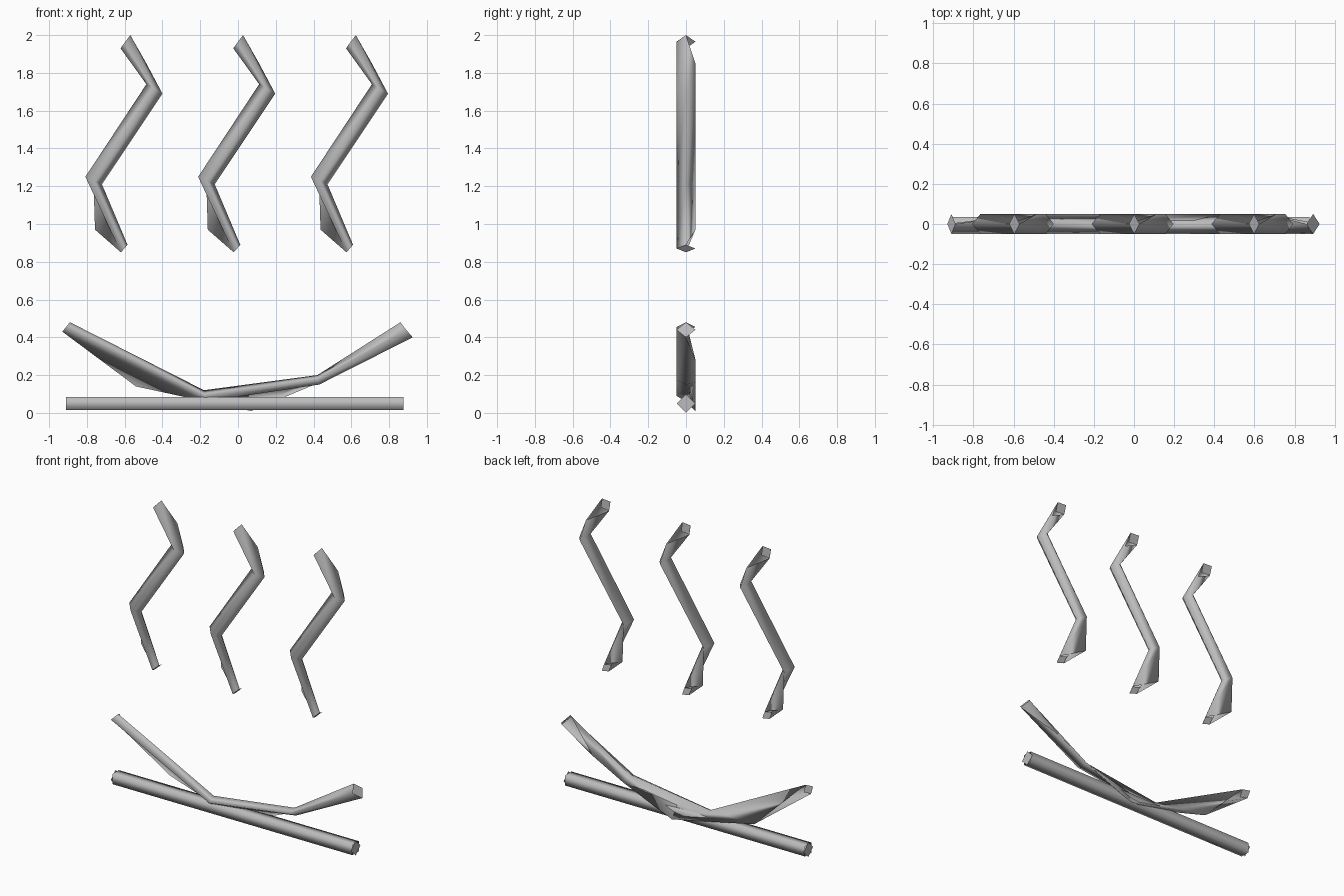
import bpy, bmesh

if "Cube" in bpy.data.objects:
    bpy.data.objects.remove(bpy.data.objects["Cube"])

grey = bpy.data.materials.new("grey")
grey.diffuse_color = (0.5, 0.5, 0.5, 1)
grey.use_nodes = True
grey.node_tree.nodes["Principled BSDF"].inputs["Base Color"].default_value = grey.diffuse_color
R = 0.05  # rod radius


def add_object(name, verts, faces, smooth_faces):
    mesh = bpy.data.meshes.new(name)
    mesh.from_pydata(verts, [], faces)
    bm = bmesh.new()
    bm.from_mesh(mesh)
    bmesh.ops.recalc_face_normals(bm, faces=bm.faces)
    for i, f in enumerate(bm.faces):
        f.smooth = i < smooth_faces
    bm.to_mesh(mesh)
    bm.free()
    mesh.materials.append(grey)
    obj = bpy.data.objects.new(name, mesh)
    bpy.context.collection.objects.link(obj)
    return obj


def rod(name, rails, caps, dx=0.0):
    """Loft between four rails of (x, y, z) points, closed by separate cap plates."""
    n = len(rails[0])
    verts = [(x + dx, y, z) for rail in rails for x, y, z in rail]
    faces = []
    for k in range(4):
        a, b = k * n, ((k + 1) % 4) * n
        for i in range(n - 1):
            faces.append((a + i, a + i + 1, b + i + 1, b + i))
    count = len(faces)
    for cap in caps:
        s = len(verts)
        verts += [(x + dx, y, z) for x, y, z in cap]
        faces.append((s, s + 1, s + 2, s + 3))
    return add_object(name, verts, faces, count)


def bent_rod(name, side_a, front, side_b, back, dx=0.0):
    """Diamond-section rod lying in the xz plane."""
    def rail(pts, y):
        return [(x, y, z) for x, z in pts]
    rails = [rail(side_a, 0), rail(front, -R), rail(side_b, 0), rail(back, R)]
    caps = []
    for e in (0, -1):
        (ax, az), (bx, bz) = side_a[e], side_b[e]
        mx, mz = (ax + bx) / 2, (az + bz) / 2
        caps.append([(ax, 0, az), (mx, -R, mz), (bx, 0, bz), (mx, R, mz)])
    return rod(name, rails, caps, dx)


# three rising wavy strokes
for i, label in enumerate(("left", "middle", "right")):
    bent_rod(
        "wavy_stroke_" + label,
        [(-.57, 2.0), (-.40, 1.69), (-.72, 1.21), (-.585, .89)],
        [(-.597, 1.965), (-.44, 1.715), (-.765, 1.23), (-.602, .87)],
        [(-.622, 1.93), (-.485, 1.74), (-.808, 1.25), (-.62, .85)],
        [(-.485, 1.85), (-.44, 1.70), (-.765, 1.22), (-.757, .97)],
        dx=i * 0.597)

# shallow bowl stroke
bent_rod(
    "bowl_curve",
    [(-.89, .48), (-.18, .12), (.42, .20), (.86, .48)],
    [(-.91, .455), (-.18, .09), (.42, .175), (.89, .44)],
    [(-.93, .43), (-.17, .06), (.43, .15), (.925, .40)],
    [(-.54, .14), (.07, .01), (.43, .16), (.66, .28)])

# straight base bar: square section, diamond end plates
h, x0, x1 = 0.034, -0.91, 0.875
rod("base_bar",
    [[(x0, y, R + z), (x1, y, R + z)]
     for y, z in ((-h, -h), (h, -h), (h, h), (-h, h))],
    [[(x, -R, R), (x, 0, 0), (x, R, R), (x, 0, 2 * R)] for x in (x0, x1)])
